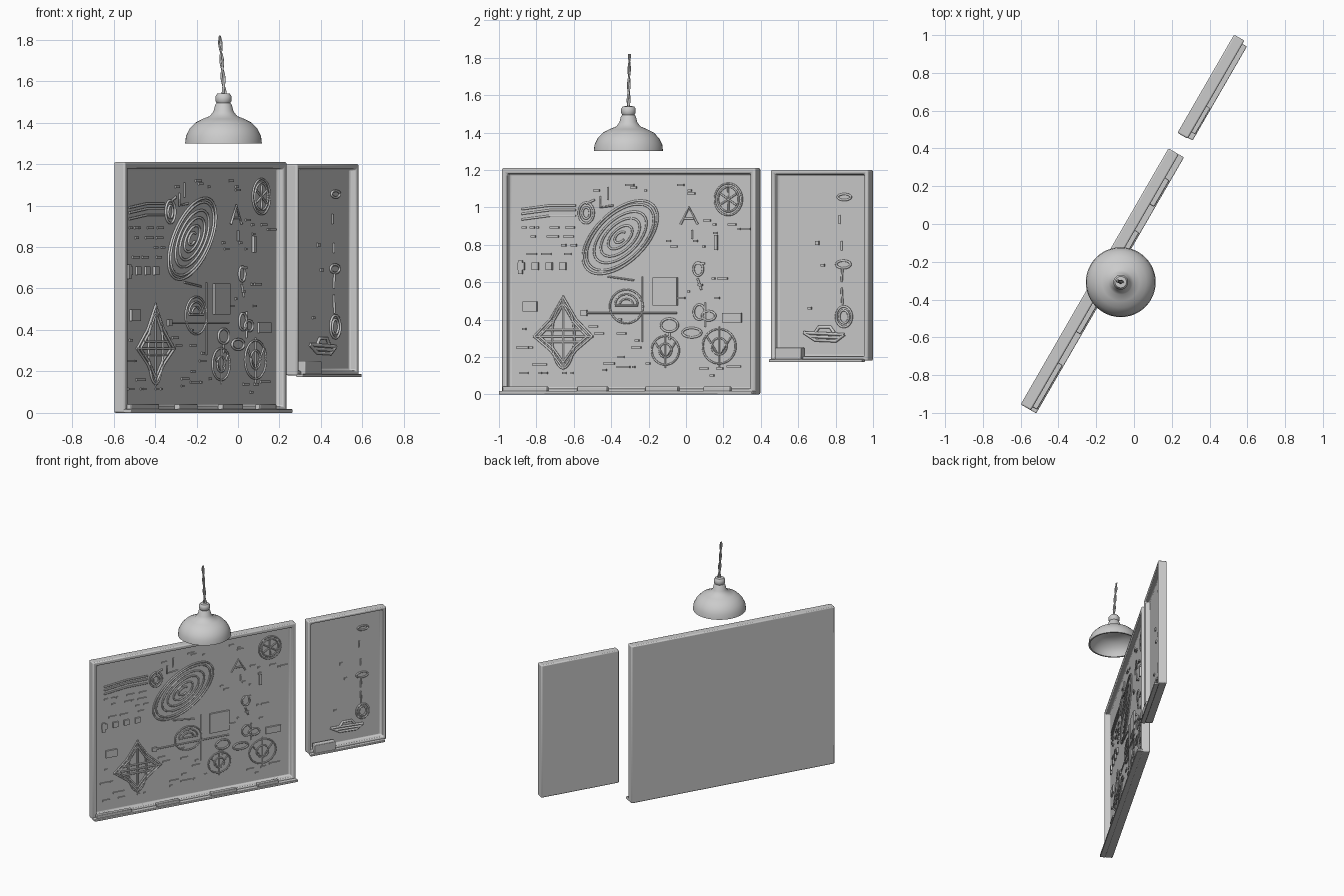
import bpy, bmesh, math, random
from mathutils import Matrix, Vector

if "Cube" in bpy.data.objects:
    bpy.data.objects.remove(bpy.data.objects["Cube"])

random.seed(4)
# Board frame: local x runs along the wall, local -y points out of the board face
M = Matrix.Translation((-0.6, -0.955, 0)) @ Matrix.Rotation(math.radians(60), 4, 'Z')
FACE = 0.024


def add_mesh(name, bm, matrix, bevel=0.0):
    bmesh.ops.recalc_face_normals(bm, faces=bm.faces)
    me = bpy.data.meshes.new(name)
    bm.to_mesh(me)
    bm.free()
    ob = bpy.data.objects.new(name, me)
    bpy.context.collection.objects.link(ob)
    ob.matrix_world = matrix
    bpy.ops.object.select_all(action='DESELECT')
    ob.select_set(True)
    bpy.context.view_layer.objects.active = ob
    bpy.ops.object.shade_smooth_by_angle(angle=math.radians(40))
    if bevel:
        mod = ob.modifiers.new("bevel", 'BEVEL')
        mod.width, mod.segments = bevel, 2
    return ob


def cube(bm, s0, s1, d0, d1, z0, z1):
    mat = (Matrix.Translation(((s0 + s1) / 2, -(d0 + d1) / 2, (z0 + z1) / 2))
           @ Matrix.Diagonal((s1 - s0, d1 - d0, z1 - z0, 1)))
    bmesh.ops.create_cube(bm, size=1, matrix=mat)


def board(name, s0, s1, z0, z1, rim):
    bm = bmesh.new()
    cube(bm, s0, s1, 0, 0.063, z0, z1)
    front = min(bm.faces, key=lambda f: f.calc_center_median().y)
    bmesh.ops.inset_region(bm, faces=[front], thickness=rim)
    bmesh.ops.inset_region(bm, faces=[front], thickness=0.004, depth=FACE - 0.063)
    add_mesh(name, bm, M, 0.008)


def box(name, *dims, bevel=0.004):
    bm = bmesh.new()
    cube(bm, *dims)
    add_mesh(name, bm, M, bevel)


def sx(y):
    return (y + 0.97) / 0.866


def plates(name, items, depth=0.012):
    """Raised rectangles given as centre y, centre z, width, height."""
    bm = bmesh.new()
    for y, z, w, h in items:
        cube(bm, sx(y - w / 2), sx(y + w / 2), FACE - 0.004, FACE + depth, z - h / 2, z + h / 2)
    add_mesh(name, bm, M)


def drawing(name, lines, r=0.006):
    """Raised line work; each line is (points, closed)."""
    cu = bpy.data.curves.new(name, 'CURVE')
    cu.dimensions, cu.bevel_depth, cu.bevel_resolution = '3D', r, 1
    cu.use_fill_caps = True
    for pts, closed in lines:
        sp = cu.splines.new('POLY')
        sp.points.add(len(pts) - 1)
        sp.use_cyclic_u = closed
        for p, (y, z) in zip(sp.points, pts):
            p.co = (sx(y), -FACE - 0.003, z, 1)
    ob = bpy.data.objects.new(name, cu)
    bpy.context.collection.objects.link(ob)
    ob.matrix_world = M


def ring(y, z, a, b, tilt=0, a0=0, a1=360, n=40):
    t, full, pts = math.radians(tilt), a1 - a0 == 360, []
    for i in range(n if full else n + 1):
        k = math.radians(a0 + (a1 - a0) * i / n)
        u, v = a * math.cos(k), b * math.sin(k)
        pts.append((y + u * math.cos(t) - v * math.sin(t), z + u * math.sin(t) + v * math.cos(t)))
    return pts, full


def seg(*pts):
    return list(pts), False


# Framed boards
board("main_board", 0, 1.565, 0.0, 1.21, 0.042)
board("side_board", 1.66, 2.26, 0.18, 1.2, 0.032)

# Trays with chalk and erasers
box("main_tray", 0.0, 1.565, 0.055, 0.095, 0.0, 0.018)
box("side_tray", 1.665, 2.24, 0.055, 0.09, 0.172, 0.188)
for i, (a, b) in enumerate([(0.02, 0.29), (0.48, 0.66), (0.9, 1.1), (1.26, 1.42)]):
    box(f"tray_item_{i}", a, b, 0.06, 0.088, 0.014, 0.042)
box("side_eraser", 1.70, 1.86, 0.04, 0.085, 0.185, 0.25)

# Spiral disc of nested tilted rings
drawing("orbit_rings", [ring(-0.353, 0.84, 0.246 * k, 0.134 * k, 44, n=56)
                        for k in (1, 0.9, 0.7, 0.52, 0.32)] + [ring(-0.353, 0.84, 0.035, 0.022, 44, 0, 280)])

# Wheel diagrams
drawing("compass_wheel", [ring(0.225, 1.043, 0.073, 0.085), ring(0.225, 1.043, 0.055, 0.066)]
        + [seg((0.225 - 0.05 * math.cos(k), 1.043 - 0.06 * math.sin(k)),
               (0.225 + 0.05 * math.cos(k), 1.043 + 0.06 * math.sin(k))) for k in (0.5, 1.6, 2.6)], 0.005)
for i, (y, z, r) in enumerate([(0.176, 0.257, 0.088), (-0.112, 0.235, 0.073)]):
    drawing(f"wheel_diagram_{i}", [
        ring(y, z, r, r * 1.05),
        seg((y - r * 0.75, z + r * 0.6), (y, z - r * 0.6), (y + r * 0.75, z + r * 0.6)),
        seg((y, z + r * 1.2), (y, z - r * 1.3)), ring(y, z, r * 0.45, r * 0.5)], 0.005)

# Diamond diagram with ribs
cy, cz = -0.658, 0.31
tips = [(0, 0.21), (0.155, 0), (0, -0.17), (-0.155, 0)]
edges = []
for (a, b), (c, d) in zip(tips, tips[1:] + tips[:1]):
    for k in (1, 0.82):
        edges.append(seg((cy + a * k, cz + b * k), (cy + (a + c) * 0.44 * k, cz + (b + d) * 0.44 * k),
                         (cy + c * k, cz + d * k)))
edges += [seg((cy, cz + 0.22), (cy, cz - 0.18)), seg((cy - 0.16, cz), (cy + 0.16, cz))]
edges += [ring(cy, cz, 0.06 * k, 0.17, 0, -90, 90, 16) for k in (1, -1)]
edges += [seg((cy - 0.1, cz + h), (cy + 0.1, cz + h)) for h in (0.035, -0.03)]
drawing("diamond_diagram", edges)

# Dome diagram and connecting lines
drawing("dome_diagram", [ring(-0.32, 0.47, 0.088, 0.09), ring(-0.32, 0.48, 0.06, 0.055, 0, 0, 180, 20),
                         ring(-0.32, 0.48, 0.035, 0.03, 0, 0, 180, 16),
                         seg((-0.53, 0.435), (-0.05, 0.435)), seg((-0.38, 0.475), (-0.26, 0.475)),
                         seg((-0.235, 0.63), (-0.235, 0.28)), seg((-0.42, 0.63), (-0.28, 0.61))], 0.005)

# Small sketches: curved ruling, flask, dividers, pods
drawing("curved_ruling", [seg((-0.88, z - 0.02), (-0.73, z), (-0.59, z)) for z in (1.01, 0.985, 0.955)])
drawing("flask_sketch", [ring(-0.535, 0.97, 0.04, 0.055), ring(-0.535, 0.97, 0.02, 0.03),
                         seg((-0.535, 1.02), (-0.49, 1.04)), seg((-0.46, 1.06), (-0.46, 1.0), (-0.39, 1.01)),
                         seg((-0.42, 1.11), (-0.42, 1.04))])
drawing("dividers_sketch", [seg((-0.03, 0.91), (0.015, 1.0), (0.06, 0.91)), seg((-0.01, 0.94), (0.04, 0.94)),
                            seg((0.03, 0.88), (0.03, 0.83))])
drawing("pod_sketches", [ring(y, z, a, b) for y, z, a, b in
                         [(-0.09, 0.37, 0.045, 0.035), (0.064, 0.67, 0.025, 0.035), (0.07, 0.44, 0.03, 0.04),
                          (0.12, 0.42, 0.035, 0.025), (0.03, 0.33, 0.05, 0.025)]]
        + [seg((0.06, 0.62), (0.08, 0.56)), seg((0.1, 0.49), (0.1, 0.36)), seg((-0.09, 0.33), (-0.09, 0.29))])

# Pinned notes and squares
plates("pinned_notes", [(-0.112, 0.55, 0.13, 0.15), (0.246, 0.41, 0.1, 0.05), (-0.834, 0.47, 0.075, 0.055),
                        (0.16, 0.813, 0.016, 0.08), (-0.885, 0.68, 0.02, 0.07), (-0.545, 0.435, 0.03, 0.03)])
plates("square_row", [(-0.88 + i * 0.074, 0.686, 0.034, 0.04) for i in range(4)])

# Scattered tally dashes: left, right, rows, count, bottom, top
dashes = []
for y0, y1, z0, z1, n in [(-0.88, -0.6, 0.75, 0.94, 20), (-0.05, 0.3, 0.48, 0.62, 7), (-0.88, -0.6, 0.1, 0.16, 7),
                          (-0.45, -0.2, 0.13, 0.2, 8), (0.1, 0.32, 0.84, 0.93, 6), (0.0, 0.28, 0.1, 0.15, 7),
                          (-0.1, 0.1, 0.7, 0.82, 6), (-0.5, 0.1, 1.06, 1.12, 7), (-0.5, -0.2, 0.25, 0.4, 7),
                          (-0.9, -0.82, 0.2, 0.4, 4)]:
    for _ in range(n):
        dashes.append((random.uniform(y0, y1), z0 + round(random.random() * 4) / 4 * (z1 - z0),
                       random.uniform(0.012, 0.055), 0.011))
plates("tally_dashes", dashes, 0.008)

# Side board sketches: boat, ring, hanging chain
drawing("boat_sketch", [seg((0.63, 0.33), (0.69, 0.29), (0.8, 0.285), (0.845, 0.32)), seg((0.63, 0.33), (0.845, 0.32)),
                        seg((0.69, 0.33), (0.71, 0.36), (0.77, 0.36), (0.79, 0.33)), seg((0.66, 0.31), (0.82, 0.303))],
        0.009)
drawing("chain_sketch", [ring(0.843, 0.415, 0.042, 0.055), ring(0.843, 0.415, 0.025, 0.035),
                         ring(0.84, 0.695, 0.038, 0.02), ring(0.845, 1.055, 0.035, 0.016),
                         seg((0.835, 0.68), (0.83, 0.6)), seg((0.83, 0.57), (0.835, 0.48)),
                         seg((0.82, 0.96), (0.82, 0.91)), seg((0.83, 0.82), (0.83, 0.77))])
plates("side_marks", [(0.7, 0.81, 0.02, 0.02), (0.73, 0.69, 0.02, 0.015), (0.66, 0.46, 0.02, 0.012)], 0.008)

# Pendant lamp shade, hollow underneath
profile = [(0, 1.41), (0.075, 1.405), (0.115, 1.39), (0.15, 1.36), (0.168, 1.33), (0.174, 1.3), (0.185, 1.3),
           (0.181, 1.335), (0.164, 1.37), (0.135, 1.4), (0.1, 1.418), (0.065, 1.432), (0.048, 1.455), (0.04, 1.485),
           (0.033, 1.495), (0.039, 1.505), (0.039, 1.527), (0.03, 1.54), (0, 1.542)]
bm = bmesh.new()
vs = [bm.verts.new((r, 0, z)) for r, z in profile]
es = [bm.edges.new(p) for p in zip(vs, vs[1:])]
bmesh.ops.spin(bm, geom=vs + es, axis=(0, 0, 1), cent=(0, 0, 0), angle=math.tau, steps=48)
bmesh.ops.remove_doubles(bm, verts=bm.verts, dist=0.0005)
add_mesh("lamp_shade", bm, Matrix.Translation((-0.07, -0.308, 0)))

# Twisted hanging cord from two strands
cu = bpy.data.curves.new("lamp_cord", 'CURVE')
cu.dimensions, cu.bevel_depth, cu.bevel_resolution = '3D', 0.006, 2
cu.use_fill_caps = True
for ph in (0, math.pi):
    sp = cu.splines.new('POLY')
    sp.points.add(40)
    for i, p in enumerate(sp.points):
        t = i / 40
        p.co = (-0.066 - 0.022 * t + 0.006 * math.cos(ph + 11 * t), -0.308 + 0.006 * t + 0.004 * math.sin(ph + 11 * t),
                1.535 + 0.285 * t, 1)
        p.radius = 1.1 - 0.4 * t
bpy.context.collection.objects.link(bpy.data.objects.new("lamp_cord", cu))
